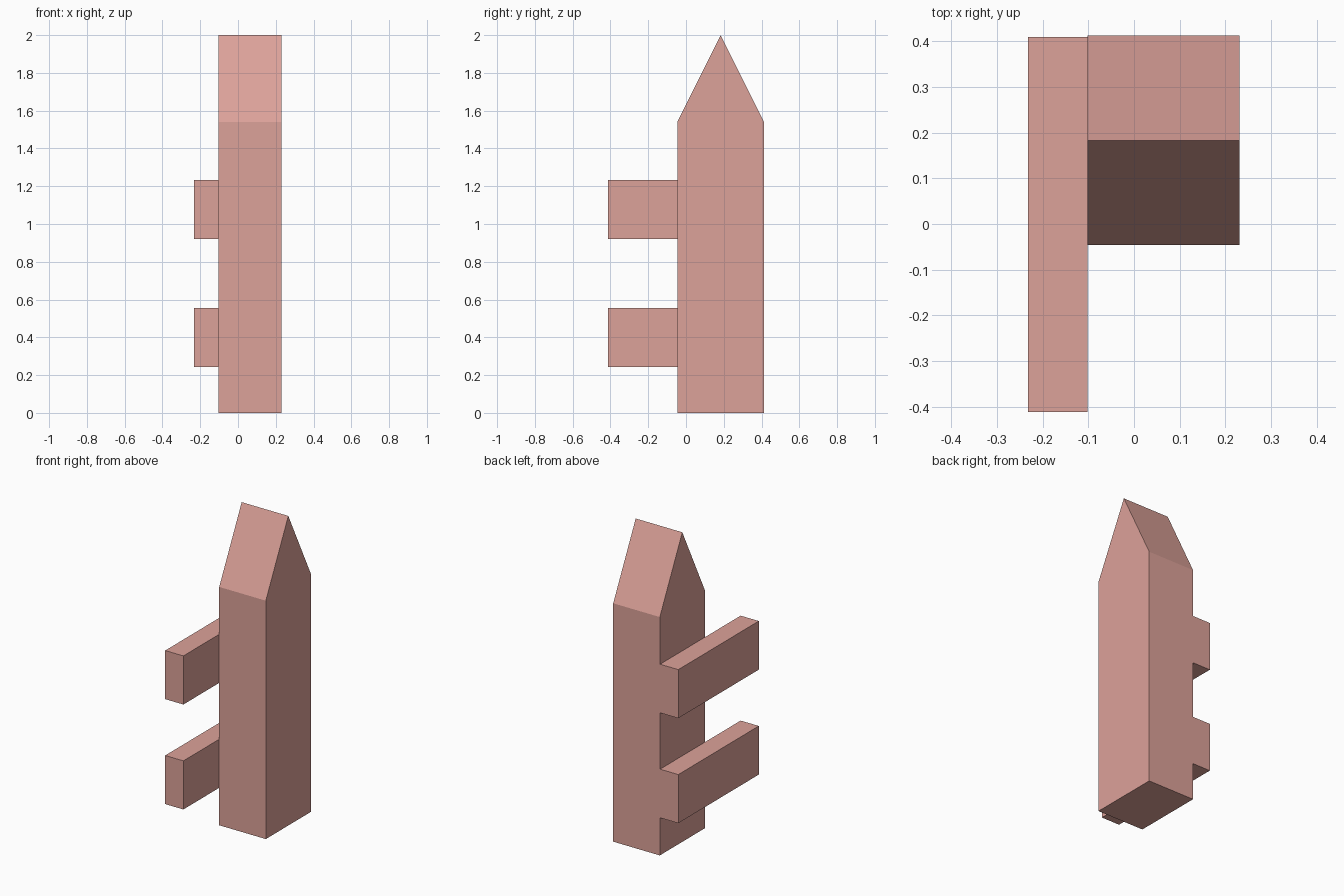
import bpy
import bmesh

if "Cube" in bpy.data.objects:
    bpy.data.objects.remove(bpy.data.objects["Cube"])

# Single painted-wood colour
wood = bpy.data.materials.new("dusty pink wood")
wood.diffuse_color = (0.72, 0.36, 0.32, 1.0)
wood.use_nodes = True
wood.node_tree.nodes["Principled BSDF"].inputs["Base Color"].default_value = wood.diffuse_color


def extrude_profile(name, profile, x0, x1):
    """Extrude a (y, z) profile along x from x0 to x1."""
    bm = bmesh.new()
    face = bm.faces.new([bm.verts.new((x0, y, z)) for y, z in profile])
    ext = bmesh.ops.extrude_face_region(bm, geom=[face])
    moved = [g for g in ext["geom"] if isinstance(g, bmesh.types.BMVert)]
    bmesh.ops.translate(bm, verts=moved, vec=(x1 - x0, 0, 0))
    bmesh.ops.recalc_face_normals(bm, faces=bm.faces[:])
    mesh = bpy.data.meshes.new(name)
    bm.to_mesh(mesh)
    bm.free()
    mesh.materials.append(wood)
    obj = bpy.data.objects.new(name, mesh)
    bpy.context.collection.objects.link(obj)
    return obj


# Pointed picket
y0, y1, shoulder, tip = -0.046, 0.413, 1.54, 2.0
extrude_profile("picket", [(y0, 0), (y1, 0), (y1, shoulder),
                           ((y0 + y1) / 2, tip), (y0, shoulder)], -0.102, 0.231)

# Two horizontal rails on the left side of the picket
for name, z in (("lower_rail", 0.242), ("upper_rail", 0.92)):
    top = z + 0.314
    extrude_profile(name, [(-0.412, z), (0.41, z), (0.41, top), (-0.412, top)],
                    -0.232, -0.102)
